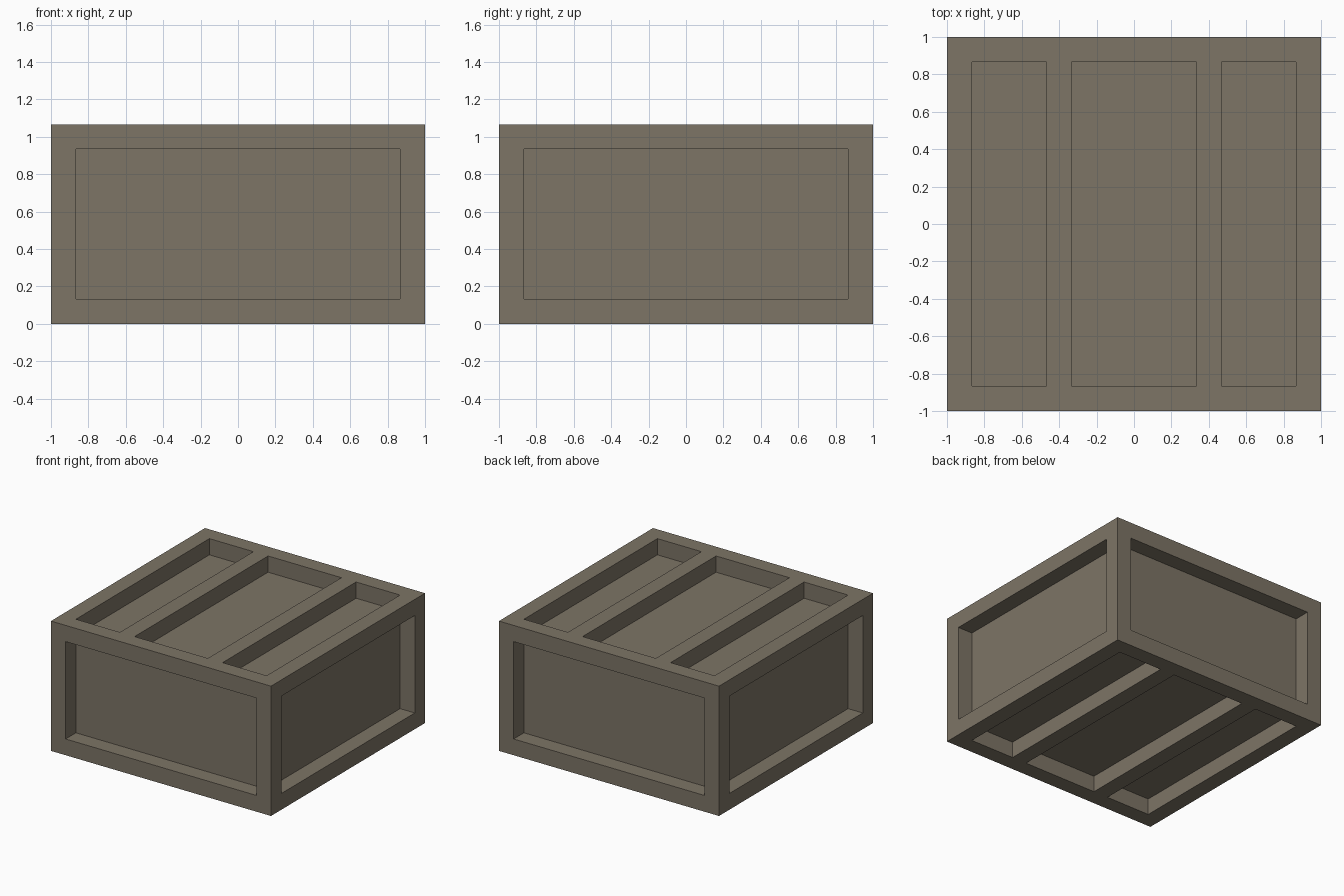
import bpy, bmesh
from itertools import product
from mathutils import Vector

cube = bpy.data.objects.get("Cube")
if cube:
    bpy.data.objects.remove(cube)

BEAM = 2 / 15        # beam thickness, also the recess depth of every panel
HEIGHT = 8 * BEAM
INNER = 1 - BEAM     # inner face of the outer beams
SLAT = 0.4           # centre line of the lid slats

# Grid planes that separate beams from panels
half_x = [SLAT - BEAM / 2, SLAT + BEAM / 2, INNER, 1]
planes = (
    [-v for v in reversed(half_x)] + half_x,
    [-1, -INNER, INNER, 1],
    [0, BEAM, HEIGHT - BEAM, HEIGHT],
)
counts = [len(p) - 1 for p in planes]


def part_at(cell):
    """Name the part that fills a grid cell, or None where it is open."""
    if any(not 0 <= c < n for c, n in zip(cell, counts)):
        return None
    outer = [c in (0, n - 1) for c, n in zip(cell, counts)]
    if not any(outer):
        return "inner_panels"
    is_slat = outer[2] and cell[0] in (2, 4)
    if sum(outer) >= 2 or is_slat:
        return "outer_frame"
    return None


def add_side(bm, cell, axis, step):
    """Add the side of a cell that faces along one axis."""
    u, v = (axis + 1) % 3, (axis + 2) % 3
    corners = []
    for du, dv in ((0, 0), (1, 0), (1, 1), (0, 1)):
        p = Vector()
        p[axis] = planes[axis][cell[axis] + (step > 0)]
        p[u] = planes[u][cell[u] + du]
        p[v] = planes[v][cell[v] + dv]
        corners.append(bm.verts.new(p))
    bm.faces.new(corners if step > 0 else corners[::-1])


def build_part(name, material):
    """Build the exposed surface of one part, with flat areas merged."""
    bm = bmesh.new()
    for cell in product(*(range(n) for n in counts)):
        if part_at(cell) != name:
            continue
        for axis, step in product(range(3), (-1, 1)):
            neighbour = list(cell)
            neighbour[axis] += step
            if part_at(neighbour) is None:
                add_side(bm, cell, axis, step)
    bmesh.ops.remove_doubles(bm, verts=bm.verts[:], dist=0.001)
    bmesh.ops.dissolve_limit(bm, angle_limit=0.01, verts=bm.verts[:], edges=bm.edges[:])
    mesh = bpy.data.meshes.new(name)
    bm.to_mesh(mesh)
    bm.free()
    mesh.materials.append(material)
    bpy.context.collection.objects.link(bpy.data.objects.new(name, mesh))


# Single weathered brown-grey
wood = bpy.data.materials.new("weathered_wood")
wood.use_nodes = True
colour = (0.205, 0.176, 0.133, 1)
wood.diffuse_color = colour
wood.node_tree.nodes["Principled BSDF"].inputs["Base Color"].default_value = colour

# Beams with slats, and the recessed panels behind them
build_part("outer_frame", wood)
build_part("inner_panels", wood)
